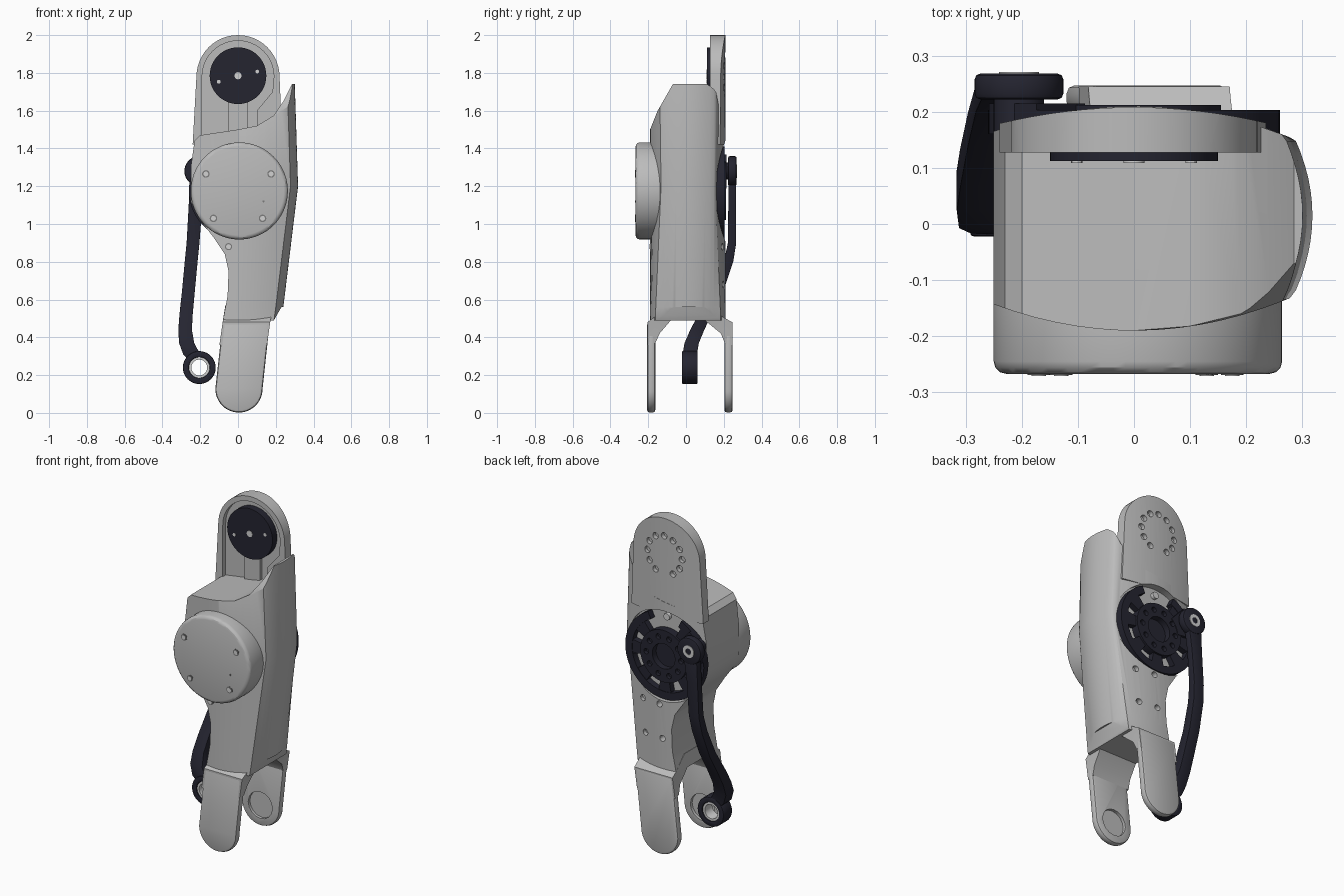
import bpy, bmesh
from math import sin, cos, radians, tau

cube = bpy.data.objects.get("Cube")
if cube:
    bpy.data.objects.remove(cube)


def material(name, rgb):
    m = bpy.data.materials.new(name)
    m.use_nodes = True
    m.diffuse_color = (*rgb, 1)
    m.node_tree.nodes["Principled BSDF"].inputs["Base Color"].default_value = (*rgb, 1)
    return m


GREY = material("light grey", (0.5, 0.5, 0.5))
DARK = material("blue black", (0.018, 0.018, 0.03))
SILVER = material("silver", (0.65, 0.65, 0.65))
SHADE = material("screw grey", (0.2, 0.2, 0.2))


def select(ob):
    bpy.ops.object.select_all(action="DESELECT")
    ob.select_set(True)
    bpy.context.view_layer.objects.active = ob


def loft(name, rings, mat):
    """Closed solid through rings that share one point count."""
    bm = bmesh.new()
    rows = [[bm.verts.new(p) for p in ring] for ring in rings]
    n = len(rows[0])
    for a, b in zip(rows, rows[1:]):
        for i in range(n):
            j = (i + 1) % n
            bm.faces.new((a[i], a[j], b[j], b[i]))
    bm.faces.new(rows[0])
    bm.faces.new(rows[-1])
    bmesh.ops.recalc_face_normals(bm, faces=bm.faces)
    me = bpy.data.meshes.new(name)
    bm.to_mesh(me)
    bm.free()
    me.materials.append(mat)
    ob = bpy.data.objects.new(name, me)
    bpy.context.collection.objects.link(ob)
    return ob


def prism(name, pts, a, b, mat=GREY, axis="y"):
    place = {"x": lambda p, t: (t, p[0], p[1]),
             "y": lambda p, t: (p[0], t, p[1]),
             "z": lambda p, t: (p[0], p[1], t)}[axis]
    return loft(name, [[place(p, t) for p in pts] for t in (a, b)], mat)


def arc(cx, cz, r, a0, a1, n=24):
    steps = [radians(a0 + (a1 - a0) * i / n) for i in range(n + 1)]
    return [(cx + r * cos(t), cz + r * sin(t)) for t in steps]


def disc(name, x, z, r, a, b, mat=GREY, n=48):
    return prism(name, arc(x, z, r, 0, 360 - 360 / n, n - 1), a, b, mat)


def boolean(ob, cutter, op="DIFFERENCE"):
    select(ob)
    m = ob.modifiers.new("cut", "BOOLEAN")
    m.operation, m.object = op, cutter
    bpy.ops.object.modifier_apply(modifier=m.name)
    bpy.data.objects.remove(cutter)


def drill(ob, spots, r, a, b):
    for x, z in spots:
        boolean(ob, disc("drill", x, z, r, a, b, n=16))


def bevel(ob, width, segments=3):
    select(ob)
    m = ob.modifiers.new("bevel", "BEVEL")
    m.width, m.segments, m.angle_limit = width, segments, radians(50)
    bpy.ops.object.modifier_apply(modifier=m.name)


def ring(name, x, z, r0, r1, a, b, mat):
    ob = disc(name, x, z, r1, a, b, mat)
    boolean(ob, disc("bore", x, z, r0, a - 0.1, b + 0.1, mat))
    return ob


def sector(name, r0, r1, a0, a1, a, b, n=24):
    pts = arc(0, HZ, r1, a0, a1, n) + arc(0, HZ, r0, a1, a0, n)
    return prism(name, pts, a, b, DARK)


HZ, TZ = 1.175, 1.78  # hip and top joint heights


# main housing: bulged section lofted upward, trimmed to its front outline
def section(xr, z):
    n = 14
    xs = [-0.25 + (xr + 0.21) * i / n for i in range(n + 1)]
    front = [(x, -0.19 + 0.75 * x * x, z) for x in xs]
    ys = [-0.14 + 0.31 * i / n for i in range(1, n)]
    side = [(xr - 0.04 * ((y - 0.015) / 0.155) ** 2, y, z) for y in ys]
    back = [(x, 0.21 - 0.72 * x * x, z) for x in reversed(xs)]
    return front + side + back


body = loft("housing", [section(*s) for s in
            ((0.225, 0.45), (0.24, 0.56), (0.318, 1.2), (0.3, 1.76))], GREY)
outline = [(-.08, .49), (-.055, .62), (-.05, .75), (-.07, .84), (-.13, .93),
           (-.2, 1.02), (-.25, 1.12), (-.25, 1.3), (-.23, 1.44), (-.2, 1.47),
           (0, 1.5), (.1, 1.52), (.19, 1.575), (.24, 1.65), (.285, 1.74),
           (.4, 1.74), (.4, .56), (.23, .56), (.19, .49)]
boolean(body, prism("trim", outline, -0.5, 0.5), "INTERSECT")
boolean(body, prism("chamfer", [(-.3, 1.48), (-.19, 1.5), (-.15, 1.6), (-.07, 1.74),
                                (-.07, 1.9), (-.3, 1.9)], -0.5, 0.5, axis="x"))
boolean(body, disc("recess", 0, HZ, 0.27, 0.165, 0.4))
drill(body, [(.03, .88), (.15, .88), (.01, .68), (.13, .68)], 0.018, 0.17, 0.3)

# upper bracket plate with curved back, front pocket and bolt circle
plate = prism("upper_bracket", arc(0, TZ, 0.22, 0, 180) + [(-.24, 1.42), (.235, 1.42)],
              0.127, 0.3)
curve = [(-.3 + .6 * i / 20, .208 - .5 * (-.3 + .6 * i / 20) ** 2) for i in range(21)]
boolean(plate, prism("back_curve", curve + [(.3, 0), (-.3, 0)], 1, 2.1, axis="z"), "INTERSECT")
boolean(plate, prism("pocket", arc(0, TZ, 0.19, 0, 180) + [(-.19, 1.45), (.16, 1.45)],
                     0, 0.155))
boolean(plate, disc("recess", 0, HZ, 0.27, 0.165, 0.4))
drill(plate, arc(0, TZ, 0.115, -60, 240, 10), 0.019, 0.18, 0.4)
prism("bracket_web", [(-.05, 1.45), (.05, 1.45), (.05, 1.68), (-.05, 1.68)], 0.135, 0.17)
prism("bracket_gusset", [(.1, 1.45), (.2, 1.45), (.2, 1.72), (.1, 1.6)], 0.132, 0.17)

# top joint disc and its pins
disc("joint_disc", 0, TZ + 0.005, 0.15, 0.112, 0.17, DARK)
disc("joint_centre_pin", 0, TZ + 0.005, 0.019, 0.109, 0.12, SILVER, 20)
for s in (-1, 1):
    disc("joint_pin", s * 0.102, TZ + s * 0.027, 0.01, 0.109, 0.12, SILVER, 12)

# round motor cover with screws
cover = disc("motor_cover", 0.007, HZ, 0.257, -0.267, -0.08, n=72)
bevel(cover, 0.022)
for x, z in ((-.17, 1.265), (.175, 1.265), (.13, 1.03), (-.13, 1.03)):
    disc("cover_screw_rim", x, z, 0.02, -0.269, -0.26, SHADE, 20)
    disc("cover_screw", x, z, 0.013, -0.271, -0.26, SILVER, 16)
disc("cover_mark", 0.135, 1.12, 0.006, -0.269, -0.26, SHADE, 10)
disc("housing_screw_rim", -.05, .88, 0.019, -0.19, -0.17, SHADE, 20)
disc("housing_screw", -.05, .88, 0.013, -0.192, -0.17, SILVER, 16)

# lower fork: arched bridge and two rounded tines with inner bearing seats
arch = [(-.205, .36), (-.205, .48), (-.17, .505), (-.08, .57), (.11, .57), (.2, .505),
        (.245, .48), (.245, .36), (.205, .37), (.185, .42), (.1, .49),
        (-.08, .49), (-.14, .42), (-.162, .37)]
bridge = prism("fork_bridge", arch, -0.3, 0.3, axis="x")
taper = [(-.1, .35), (-.08, .49), (-.065, .58), (.19, .58), (.172, .49), (.152, .35)]
boolean(bridge, prism("trim", taper, -0.5, 0.5), "INTERSECT")
tine = arc(0.005, 0.127, 0.125, 180, 360) + [(.168, .48), (-.081, .48)]
for name, a, b, s0, s1 in (("front_tine", -.206, -.162, -.18, 0),
                           ("back_tine", .203, .247, 0, .22)):
    ob = prism(name, tine, a, b)
    bevel(ob, 0.014, 2)
    drill(ob, [(0.005, 0.127)], 0.08, s0, s1)

# dark crank horn on the back: hub, spokes, broken outer ring
sector("horn_rim", 0.215, 0.26, 115, 425, 0.16, 0.203, 60)
for a in (0, 40, 130, 185, 225, 270, 315):
    sector("horn_spoke", 0.13, 0.23, a - 11, a + 11, 0.16, 0.2, 6)
hub = ring("horn_hub", 0, HZ, 0.075, 0.155, 0.16, 0.212, DARK)
drill(hub, arc(0, HZ, 0.115, 0, 324, 9), 0.016, 0.19, 0.4)
disc("hub_floor", 0, HZ, 0.08, 0.16, 0.175, DARK)
sector("horn_arm", 0.13, 0.26, 132, 174, 0.16, 0.215, 10)
disc("horn_screw", 0, HZ + 0.225, 0.02, 0.16, 0.185, SILVER, 16)

# push rod: swept bar with an eye at each end
path = [(-.208, 1.28, .244, .045, .02), (-.225, 1.1, .244, .036, .02),
        (-.238, .9, .244, .034, .022), (-.248, .8, .225, .034, .025),
        (-.262, .65, .17, .034, .03), (-.275, .52, .1, .035, .035),
        (-.28, .44, .06, .036, .037), (-.272, .37, .03, .04, .038),
        (-.245, .31, .02, .045, .038), (-.225, .285, .02, .04, .038)]
rod = loft("push_rod", [[(x - w, y - d, z), (x + w, y - d, z), (x + w, y + d, z),
                         (x - w, y + d, z)] for x, z, y, w, d in path], DARK)
boolean(rod, disc("bore", -.205, .24, .06, -.2, .2, DARK))
bevel(rod, 0.01, 2)
bevel(ring("rod_lower_eye", -.205, .24, .055, .087, -.022, .062, DARK), 0.006, 2)
ring("lower_bearing", -.205, .24, .042, .056, -.015, .055, SILVER)
bevel(disc("rod_upper_eye", -.205, 1.28, .079, .222, .268, DARK), 0.01, 2)
disc("upper_pin", -.205, 1.28, .045, .16, .23, DARK)
ring("upper_bearing", -.205, 1.28, .018, .036, .262, .271, SILVER)

# smooth curved faces, keep hard edges
for ob in bpy.context.scene.objects:
    if ob.type == "MESH":
        select(ob)
        bpy.ops.object.shade_smooth_by_angle(angle=radians(30))
